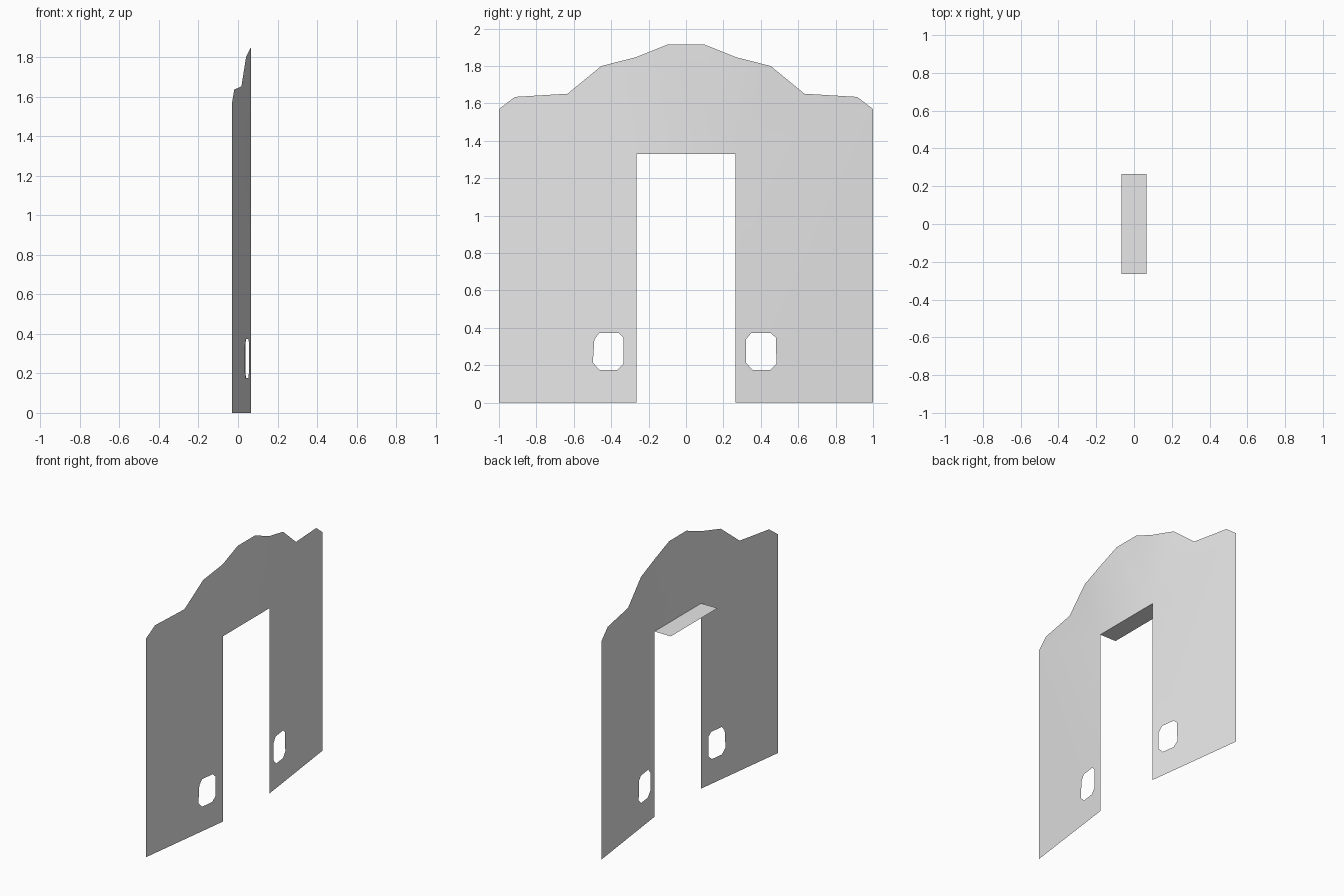
import bpy
import bmesh
from mathutils import Vector

cube = bpy.data.objects.get("Cube")
if cube:
    bpy.data.objects.remove(cube, do_unlink=True)

HALF_DOOR = 0.265    # half width of the doorway
DOOR_TOP = 1.33
FRONT_X = 0.065      # plane of the middle panel
SLOPE = 0.095 / (1 - HALF_DOOR)   # how far the wings fold back

grey = bpy.data.materials.new("light_grey")
grey.use_nodes = True
grey.diffuse_color = (0.8, 0.8, 0.8, 1)
grey.node_tree.nodes["Principled BSDF"].inputs["Base Color"].default_value = (0.8, 0.8, 0.8, 1)


def make_object(name, bm):
    mesh = bpy.data.meshes.new(name)
    bm.to_mesh(mesh)
    bm.free()
    mesh.materials.append(grey)
    obj = bpy.data.objects.new(name, mesh)
    bpy.context.collection.objects.link(obj)
    return obj


def fill_panel(bm, loops):
    """Fill (y, z) outlines on the side plane; later loops are holes."""
    edges = []
    for loop in loops:
        verts = [bm.verts.new((0, y, z)) for y, z in loop]
        edges += [bm.edges.new((a, b)) for a, b in zip(verts, verts[1:] + verts[:1])]
    bmesh.ops.triangle_fill(bm, edges=edges, use_beauty=True, normal=Vector((1, 0, 0)))


# Stepped top outline of one wing, from the outer edge inwards
wing_top = [(1, 1.57), (0.915, 1.635), (0.633, 1.652), (0.453, 1.80), (HALF_DOOR, 1.848)]
wing = [(HALF_DOOR, 0), (1, 0)] + wing_top + [(HALF_DOOR, DOOR_TOP)]

# Small chamfered openings, one in each wing
hole_z = [0.374, 0.374, 0.348, 0.21, 0.176, 0.176, 0.214, 0.338]
hole_front_y = [-0.463, -0.361, -0.334, -0.334, -0.366, -0.463, -0.498, -0.49]
hole_back_y = [0.35, 0.452, 0.48, 0.484, 0.452, 0.356, 0.32, 0.32]

# Wall: two wings and the panel above the doorway
bm = bmesh.new()
for side, hole_y in ((-1, hole_front_y), (1, hole_back_y)):
    fill_panel(bm, [[(side * y, z) for y, z in wing], list(zip(hole_y, hole_z))])
arch = [(HALF_DOOR, DOOR_TOP), (HALF_DOOR, 1.848), (0.098, 1.915)]
fill_panel(bm, [arch + [(-y, z) for y, z in reversed(arch)]])
bmesh.ops.remove_doubles(bm, verts=bm.verts, dist=0.0005)

# Fold the wings back from the middle panel
for v in bm.verts:
    v.co.x = FRONT_X - SLOPE * max(0, abs(v.co.y) - HALF_DOOR)
bm.normal_update()
for f in bm.faces:
    if f.normal.x < 0:
        f.normal_flip()
    f.smooth = True
make_object("folded_wall", bm)

# Flat lintel over the doorway
bm = bmesh.new()
corners = [(-FRONT_X, -HALF_DOOR), (FRONT_X, -HALF_DOOR), (FRONT_X, HALF_DOOR), (-FRONT_X, HALF_DOOR)]
bm.faces.new([bm.verts.new((x, y, DOOR_TOP)) for x, y in corners])
make_object("doorway_lintel", bm)
